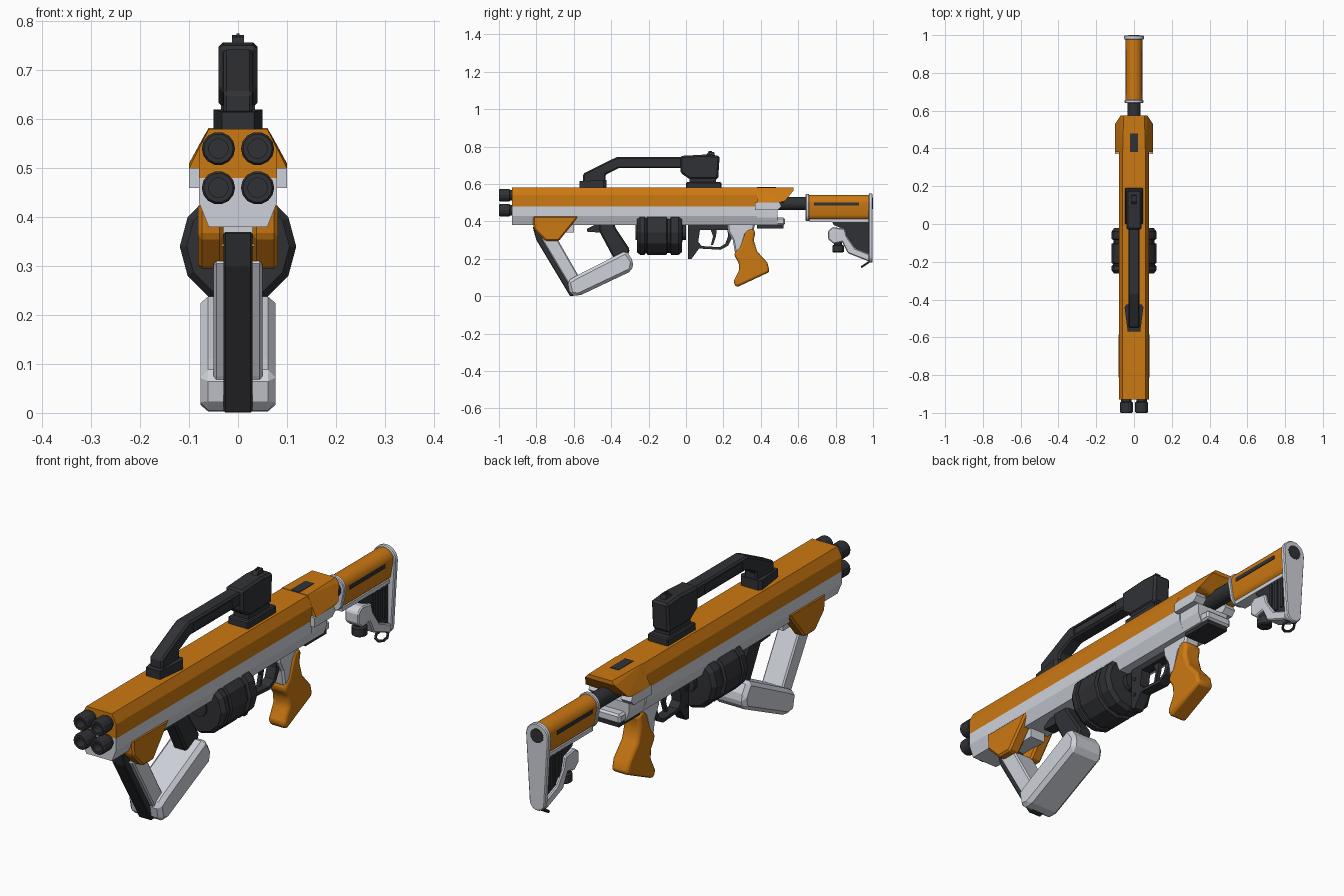
import bpy, bmesh, math
from mathutils import Vector


def material(name, rgb):
    m = bpy.data.materials.new(name)
    m.diffuse_color = (*rgb, 1)
    return m


ORANGE = material("orange", (0.60, 0.19, 0.006))
WHITE = material("white", (0.62, 0.64, 0.70))
DARK = material("dark", (0.03, 0.031, 0.036))


def finish(name, bm, mat, bevel=0, segs=1, smooth=False):
    bmesh.ops.recalc_face_normals(bm, faces=bm.faces)
    me = bpy.data.meshes.new(name)
    bm.to_mesh(me)
    bm.free()
    ob = bpy.data.objects.new(name, me)
    bpy.context.collection.objects.link(ob)
    if mat:
        me.materials.append(mat)
    if bevel:
        b = ob.modifiers.new("bevel", "BEVEL")
        b.width, b.segments, b.limit_method = bevel, segs, "ANGLE"
    if smooth:
        bpy.ops.object.select_all(action="DESELECT")
        ob.select_set(True)
        bpy.context.view_layer.objects.active = ob
        bpy.ops.object.shade_smooth_by_angle(angle=math.radians(35))
    return ob


def extrude(name, pts, axis, a, b, mat, **kw):
    """Profile (y,z) swept along x, or (x,z) swept along y."""
    bm = bmesh.new()
    rings = [[bm.verts.new((t, p, q) if axis == "x" else (p, t, q)) for p, q in pts] for t in (a, b)]
    bm.faces.new(rings[0])
    bm.faces.new(rings[1])
    for i in range(len(pts)):
        j = (i + 1) % len(pts)
        bm.faces.new((rings[0][i], rings[0][j], rings[1][j], rings[1][i]))
    return finish(name, bm, mat, **kw)


def plate(name, pts, half, mat, **kw):
    return extrude(name, pts, "x", -half, half, mat, **kw)


def box(name, half, y0, y1, z0, z1, mat, **kw):
    return plate(name, [(y0, z0), (y1, z0), (y1, z1), (y0, z1)], half, mat, **kw)


def hull(name, pts, mat, **kw):
    """Convex solid from points mirrored in x."""
    bm = bmesh.new()
    for x, y, z in pts:
        bm.verts.new((x, y, z))
        bm.verts.new((-x, y, z))
    bmesh.ops.convex_hull(bm, input=bm.verts)
    bmesh.ops.dissolve_limit(bm, angle_limit=0.02, verts=bm.verts, edges=bm.edges)
    return finish(name, bm, mat, **kw)


def lathe(name, rings, x, z, n, mat, vertical=False, **kw):
    """(radius, position) rings round an axis along y, or along z with z used as y."""
    bm = bmesh.new()
    loops = []
    for r, t in rings:
        cs = [(r * math.cos(2 * math.pi * k / n), r * math.sin(2 * math.pi * k / n)) for k in range(n)]
        loops.append([bm.verts.new((x + c, z + s, t) if vertical else (x + c, t, z + s)) for c, s in cs])
    for p, q in zip(loops, loops[1:]):
        for k in range(n):
            bm.faces.new((p[k], p[(k + 1) % n], q[(k + 1) % n], q[k]))
    bm.faces.new(loops[0])
    bm.faces.new(loops[-1])
    return finish(name, bm, mat, **kw)


def cut(ob, cutter):
    m = ob.modifiers.new("cut", "BOOLEAN")
    m.operation, m.object, m.solver = "DIFFERENCE", cutter, "EXACT"
    cutter.hide_render = True
    bpy.context.view_layer.objects.active = ob
    while ob.modifiers:
        bpy.ops.object.modifier_apply(modifier=ob.modifiers[0].name)
    bpy.data.objects.remove(cutter)


def sym(half):
    return half + [(-x, z) for x, z in reversed(half)]


def capsule(rt, zt, rb, zb, n=12):
    top = [(rt * math.cos(math.pi * k / n), zt + rt * math.sin(math.pi * k / n)) for k in range(n + 1)]
    return top + [(-rb * math.cos(math.pi * k / n), zb - rb * math.sin(math.pi * k / n)) for k in range(n + 1)]


# Receiver: orange upper, white lower
extrude("upper_body", sym([(0.06, 0.58), (0.08, 0.54), (0.08, 0.48)]), "y", -0.93, 0.40, ORANGE)
extrude("lower_body", sym([(0.08, 0.48), (0.08, 0.43), (0.06, 0.38)]), "y", -0.93, 0.38, WHITE)
hull("rear_cover", [(0.06, 0.38, 0.582), (0.055, 0.575, 0.582), (0.1, 0.38, 0.50), (0.1, 0.50, 0.50),
                    (0.1, 0.53, 0.51), (0.07, 0.575, 0.565), (0.03, 0.52, 0.50)], ORANGE)
for s in (-1, 1):
    extrude("rear_side_block", [(0.37, 0.46), (0.49, 0.46), (0.51, 0.48), (0.50, 0.50), (0.37, 0.50)],
            "x", s * 0.05, s * 0.1, WHITE)
extrude("rear_lower", sym([(0.075, 0.46), (0.075, 0.42), (0.06, 0.38)]), "y", 0.38, 0.49, WHITE)
box("rear_ledge", 0.06, 0.38, 0.53, 0.38, 0.42, WHITE, bevel=0.008)
box("rear_latch", 0.05, 0.38, 0.52, 0.363, 0.38, DARK)
box("top_port", 0.02, 0.38, 0.48, 0.57, 0.584, DARK)

# Four muzzles
for x in (-0.04, 0.04):
    for z in (0.46, 0.54):
        lathe("muzzle", [(0.02, -0.96), (0.02, -1), (0.03, -1), (0.034, -0.994), (0.034, -0.945),
                         (0.028, -0.94), (0.028, -0.92)], x, z, 14, DARK)

# Carry handle and sight
hull("handle_front_base", [(0.033, -0.57, 0.575), (0.05, -0.44, 0.575), (0.04, -0.425, 0.575),
                           (0.033, -0.57, 0.615), (0.05, -0.44, 0.62), (0.04, -0.425, 0.62)], DARK)
handle = plate("carry_handle", [(-0.55, 0.61), (-0.55, 0.655), (-0.40, 0.73), (-0.37, 0.743), (-0.02, 0.743),
                                (-0.02, 0.685), (-0.36, 0.685), (-0.43, 0.65), (-0.43, 0.61)], 0.03, DARK, bevel=0.007)
for s in (-1, 1):
    c = extrude("slot_cutter", [(-0.34, 0.698), (-0.08, 0.698), (-0.08, 0.728), (-0.34, 0.728)],
                "x", s * 0.024, s * 0.05, None)
    cut(handle, c)
plate("sight_housing", [(-0.03, 0.75), (0.10, 0.757), (0.18, 0.75), (0.172, 0.625), (0.02, 0.625), (-0.03, 0.66)],
      0.04, DARK, bevel=0.009)
box("sight_neck", 0.035, 0.02, 0.16, 0.60, 0.64, DARK)
box("handle_rear_base", 0.048, 0.0, 0.19, 0.575, 0.61, DARK, bevel=0.005)
plate("rear_sight", [(0.10, 0.75), (0.12, 0.768), (0.15, 0.772), (0.155, 0.75)], 0.012, DARK)
box("front_post", 0.003, 0.12, 0.14, 0.76, 0.775, DARK)

# Angular foregrip
for s in (-1, 1):
    extrude("foregrip_bracket", [(-0.82, 0.43), (-0.57, 0.43), (-0.68, 0.295), (-0.75, 0.295), (-0.815, 0.36)],
            "x", s * 0.03, s * 0.082, ORANGE, bevel=0.008)
box("foregrip_mount", 0.035, -0.79, -0.60, 0.34, 0.39, WHITE)
plate("foregrip_spine", [(-0.82, 0.37), (-0.74, 0.37), (-0.59, 0.08), (-0.58, 0.005), (-0.62, 0.0), (-0.80, 0.30)],
      0.03, DARK, bevel=0.004)
plate("foregrip_front_leg", [(-0.775, 0.31), (-0.69, 0.31), (-0.575, 0.11), (-0.61, 0.04), (-0.635, 0.075)],
      0.05, WHITE, bevel=0.006)
plate("foregrip_bar", [(-0.635, 0.08), (-0.62, 0.008), (-0.575, 0.0), (-0.29, 0.135), (-0.28, 0.185),
                       (-0.32, 0.245), (-0.585, 0.11)], 0.077, WHITE, bevel=0.016)
plate("foregrip_rear_leg", [(-0.47, 0.40), (-0.38, 0.40), (-0.38, 0.37), (-0.30, 0.25), (-0.32, 0.20),
                            (-0.38, 0.19), (-0.46, 0.34)], 0.032, DARK, bevel=0.008)
plate("foregrip_rear_spur", [(-0.53, 0.36), (-0.53, 0.345), (-0.46, 0.34), (-0.43, 0.39), (-0.48, 0.385)], 0.025, DARK)

# Drum magazine, grooved
lathe("drum_magazine", [(0.05, -0.262), (0.105, -0.262), (0.119, -0.245), (0.119, -0.222), (0.112, -0.218),
                        (0.112, -0.21), (0.119, -0.206), (0.119, -0.105), (0.108, -0.10), (0.108, -0.085),
                        (0.119, -0.08), (0.119, -0.04), (0.105, -0.022), (0.05, -0.02)], 0, 0.34, 12, DARK)
lathe("drum_hub", [(0.04, -0.27), (0.04, 0.0)], 0, 0.34, 12, DARK)

# Trigger group
guard = plate("trigger_guard", [(0.01, 0.385), (0.01, 0.20), (0.03, 0.20), (0.07, 0.255), (0.185, 0.248),
                                (0.225, 0.27), (0.25, 0.32), (0.26, 0.385)], 0.022, DARK)
cut(guard, plate("guard_cutter", [(0.065, 0.29), (0.085, 0.268), (0.18, 0.262), (0.21, 0.28), (0.225, 0.32),
                                  (0.222, 0.355), (0.075, 0.355)], 0.1, None))
plate("trigger", [(0.13, 0.36), (0.165, 0.36), (0.16, 0.32), (0.145, 0.275), (0.133, 0.275), (0.145, 0.32)], 0.008, DARK)
for z in (0.26, 0.33):
    plate("guard_pin", [(0.03 + 0.008 * math.cos(k * math.pi / 4), z + 0.008 * math.sin(k * math.pi / 4))
                        for k in range(8)], 0.026, DARK)

# Pistol grip
plate("grip_frame", [(0.22, 0.39), (0.37, 0.39), (0.36, 0.345), (0.32, 0.33), (0.29, 0.23), (0.262, 0.232),
                     (0.25, 0.30), (0.225, 0.345)], 0.036, WHITE, bevel=0.008)
plate("pistol_grip", [(0.32, 0.35), (0.35, 0.365), (0.372, 0.345), (0.362, 0.30), (0.38, 0.24), (0.435, 0.18),
                      (0.448, 0.13), (0.27, 0.047), (0.252, 0.075), (0.285, 0.14), (0.282, 0.18), (0.258, 0.215),
                      (0.262, 0.24), (0.285, 0.26)], 0.04, ORANGE, bevel=0.014, segs=2, smooth=True)

# Stock
lathe("buffer_tube", [(0.035, 0.44), (0.035, 0.70)], 0, 0.495, 20, DARK, smooth=True)
extrude("stock_front_ring", capsule(0.049, 0.498, 0.038, 0.44), "y", 0.64, 0.658, WHITE, bevel=0.003, smooth=True)
extrude("stock_body", capsule(0.044, 0.498, 0.034, 0.44), "y", 0.655, 0.98, ORANGE, smooth=True)
box("stock_slot", 0.0445, 0.685, 0.925, 0.485, 0.502, DARK)
box("stock_rail", 0.026, 0.66, 0.98, 0.396, 0.412, WHITE)
butt = extrude("butt_plate", capsule(0.053, 0.495, 0.036, 0.215), "y", 0.976, 0.998, WHITE, bevel=0.004, smooth=True)
lathe("butt_socket", [(0.03, 0.98), (0.03, 1.0)], 0, 0.497, 16, DARK)
plate("stock_web", [(0.78, 0.40), (0.98, 0.40), (0.98, 0.20), (0.90, 0.235), (0.84, 0.30), (0.84, 0.36), (0.79, 0.38)],
      0.02, DARK)
for k in range(3):
    box("web_rib", 0.025, 0.87 + k * 0.035, 0.885 + k * 0.035, 0.26, 0.40, DARK)
plate("stock_strut", [(0.76, 0.305), (0.76, 0.35), (0.785, 0.37), (0.85, 0.36), (0.86, 0.32), (0.905, 0.255),
                      (0.98, 0.225), (0.98, 0.185), (0.865, 0.23), (0.835, 0.29), (0.79, 0.28)],
      0.032, WHITE, bevel=0.005)
lathe("stock_knob", [(0.022, 0.30), (0.022, 0.275), (0.031, 0.27), (0.031, 0.238), (0.026, 0.234)],
      0, 0.813, 12, DARK, vertical=True)
bpy.ops.mesh.primitive_torus_add(location=(0, 0.962, 0.172), rotation=(math.radians(34), 0, math.radians(0)),
                                 major_segments=8, minor_segments=6, major_radius=0.026, minor_radius=0.006)
loop = bpy.context.object
loop.name = "sling_loop"
loop.data.materials.append(DARK)
